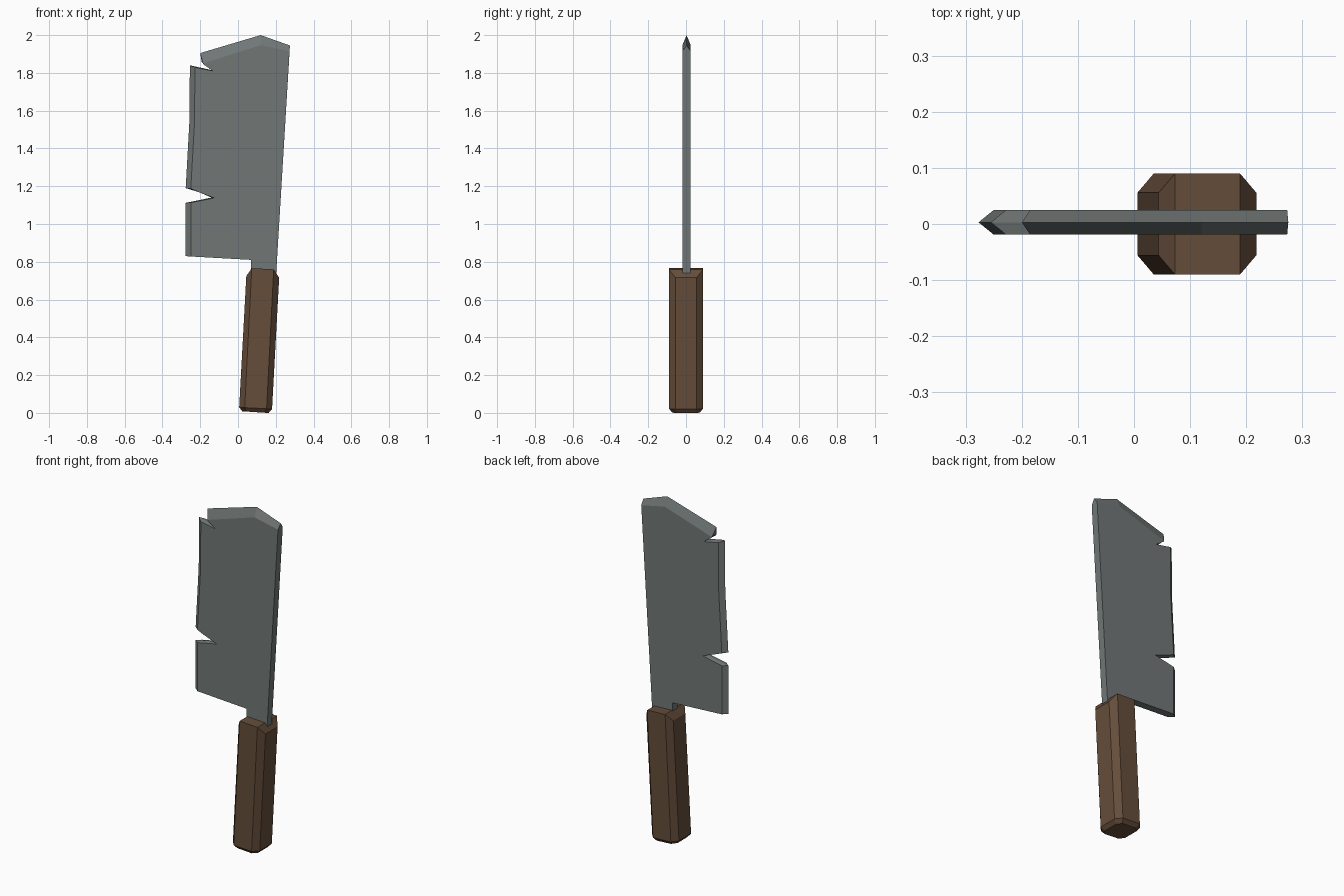
import bpy

if "Cube" in bpy.data.objects:
    bpy.data.objects.remove(bpy.data.objects["Cube"])


def material(name, color):
    m = bpy.data.materials.new(name)
    m.diffuse_color = (*color, 1)
    m.use_nodes = True
    m.node_tree.nodes["Principled BSDF"].inputs["Base Color"].default_value = m.diffuse_color
    return m


def build(name, rings, mat):
    """Loft equal-length rings of points and cap both ends."""
    n = len(rings[0])
    verts = [p for r in rings for p in r]
    faces = [tuple(range(n))[::-1], tuple(range(n * (len(rings) - 1), n * len(rings)))]
    for k in range(len(rings) - 1):
        for i in range(n):
            j = (i + 1) % n
            faces.append((k * n + i, k * n + j, (k + 1) * n + j, (k + 1) * n + i))
    return finish(name, verts, faces, mat)


def finish(name, verts, faces, mat):
    me = bpy.data.meshes.new(name)
    me.from_pydata(verts, [], faces)
    me.validate()
    me.materials.append(mat)
    ob = bpy.data.objects.new(name, me)
    bpy.context.collection.objects.link(ob)
    # consistent outward normals
    import bmesh
    bm = bmesh.new()
    bm.from_mesh(me)
    bmesh.ops.recalc_face_normals(bm, faces=bm.faces)
    bm.to_mesh(me)
    bm.free()
    return ob


steel = material("grey steel", (0.165, 0.187, 0.183))
wood = material("brown wood", (0.130, 0.074, 0.043))

# Blade: sharp centre outline (x, z) and the flat-face outline (x, z)
outline = [
    (0.195, 0.62, 0.195, 0.62), (0.275, 1.945, 0.273, 1.915),
    (0.12, 2.0, 0.12, 1.947), (-0.20, 1.905, -0.185, 1.85),
    (-0.193, 1.86, -0.18, 1.843), (-0.14, 1.815, -0.132, 1.81),
    (-0.255, 1.84, -0.228, 1.829), (-0.257, 1.55, -0.23, 1.54),
    (-0.277, 1.19, -0.25, 1.187), (-0.215, 1.175, -0.205, 1.168),
    (-0.14, 1.14, -0.125, 1.138), (-0.277, 1.112, -0.25, 1.113),
    (-0.277, 0.83, -0.25, 0.828), (0.07, 0.81, 0.07, 0.81),
    (0.07, 0.62, 0.07, 0.62),
]
yc, half = 0.003, 0.022
build("blade", [
    [(c, yc - half, d) for a, b, c, d in outline],
    [(a, yc, b) for a, b, c, d in outline],
    [(c, yc + half, d) for a, b, c, d in outline],
], steel)


# Handle: tilted eight-sided grip, roof-shaped top and chamfered butt
def octagon(z, drop, scale):
    cx = 0.092 + 0.051 * z
    pts = [(0.087, -0.056), (0.087, 0.056), (0.058, 0.09), (-0.058, 0.09),
           (-0.087, 0.056), (-0.087, -0.056), (-0.058, -0.09), (0.058, -0.09)]
    return [(cx + x * scale, y * scale,
             z - 0.051 * x - (drop if abs(x) > 0.08 else 0)) for x, y in pts]


rings = [octagon(0.004, 0, 0.8), octagon(0.025, 0, 1), octagon(0.763, 0.043, 1)]
n = 8
verts = [p for r in rings for p in r]
faces = [tuple(range(n))]
for k in range(2):
    for i in range(n):
        j = (i + 1) % n
        faces.append((k * n + i, k * n + j, (k + 1) * n + j, (k + 1) * n + i))
faces += [(18, 19, 22, 23), (16, 17, 18, 23), (19, 20, 21, 22)]
finish("handle", verts, faces, wood)
